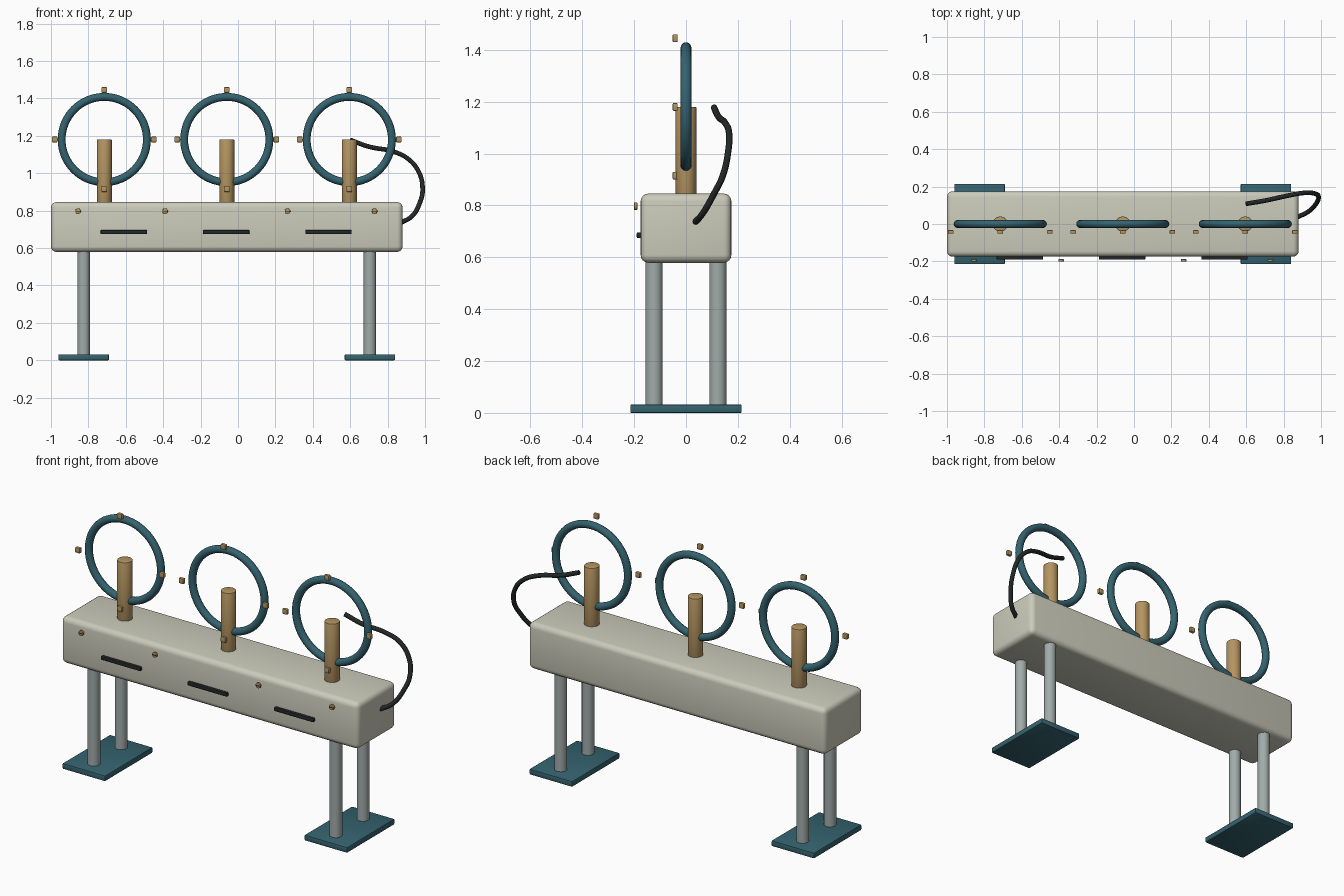
import bpy, math
from mathutils import Vector

if "Cube" in bpy.data.objects:
    bpy.data.objects.remove(bpy.data.objects["Cube"], do_unlink=True)


def material(name, rgb):
    m = bpy.data.materials.new(name)
    m.use_nodes = True
    m.diffuse_color = (*rgb, 1)
    bsdf = m.node_tree.nodes["Principled BSDF"]
    bsdf.inputs["Base Color"].default_value = (*rgb, 1)
    bsdf.inputs["Roughness"].default_value = 0.6
    return m


CREAM = material("warm_grey_paint", (0.60, 0.60, 0.50))
TEAL = material("dark_teal", (0.035, 0.125, 0.16))
BRASS = material("brass", (0.46, 0.30, 0.12))
STEEL = material("steel_grey", (0.36, 0.41, 0.40))
BLACK = material("black_rubber", (0.017, 0.021, 0.021))


def finish(name, mat, bevel=0, segments=2):
    """Name, colour, bevel and smooth the active object."""
    ob = bpy.context.object
    ob.name = name
    ob.data.materials.append(mat)
    bpy.ops.object.transform_apply(location=False, rotation=True, scale=True)
    if bevel:
        mod = ob.modifiers.new("Bevel", "BEVEL")
        mod.width = bevel
        mod.segments = segments
        mod.limit_method = "ANGLE"
        mod.angle_limit = math.radians(40)
        bpy.ops.object.modifier_apply(modifier=mod.name)
    bpy.ops.object.shade_smooth_by_angle(angle=math.radians(35))
    return ob


def box(name, center, size, mat, bevel=0, segments=2):
    bpy.ops.mesh.primitive_cube_add(size=1, location=center)
    bpy.context.object.scale = size
    return finish(name, mat, bevel, segments)


def rod(name, center, radius, length, mat, bevel=0, rotation=(0, 0, 0), sides=32):
    bpy.ops.mesh.primitive_cylinder_add(vertices=sides, radius=radius, depth=length,
                                        location=center, rotation=rotation)
    return finish(name, mat, bevel)


MID = -0.06          # centre of the housing along x
FACE_FRONT = (math.pi / 2, 0, 0)

# Housing
box("housing", (MID, 0, 0.7125), (1.88, 0.35, 0.267), CREAM, 0.03, 4)

# Legs on flat feet
for side, sx in (("right", -1), ("left", 1)):
    x = MID + sx * 0.765
    box(f"{side}_foot", (x, 0, 0.016), (0.27, 0.43, 0.032), TEAL, 0.005)
    for end, y in (("front", -0.123), ("back", 0.123)):
        rod(f"{side}_{end}_leg", (x, y, 0.31), 0.033, 0.56, STEEL)

# Posts, each with a ring and four studs round it
RING_Z = 1.18
for i in range(3):
    x = MID + (i - 1) * 0.655
    rod(f"post_{i}", (x, 0, 1.0), 0.04, 0.36, BRASS, 0.003)
    bpy.ops.mesh.primitive_torus_add(location=(x, 0, RING_Z), rotation=FACE_FRONT,
                                     major_radius=0.228, minor_radius=0.021,
                                     major_segments=64, minor_segments=16)
    finish(f"ring_{i}", TEAL)
    for k in range(4):
        a = k * math.pi / 2
        pos = (x + 0.265 * math.cos(a), -0.042, RING_Z + 0.265 * math.sin(a))
        box(f"ring_stud_{i}_{k}", pos, (0.03, 0.019, 0.03), BRASS, 0.004)

# Dark slots along the front
for i in range(3):
    box(f"front_slot_{i}", (-0.063 + (i - 1) * 0.547, -0.18, 0.685),
        (0.248, 0.02, 0.022), BLACK, 0.004)

# Slotted screws on the front
for i, x in enumerate((-0.855, -0.39, 0.265, 0.73)):
    rod(f"screw_{i}", (x, -0.194, 0.797), 0.015, 0.012, BRASS, 0.002, FACE_FRONT, 20)
    box(f"screw_slot_{i}", (x, -0.2, 0.797), (0.024, 0.003, 0.004), BLACK)

# Cable from the left end of the housing up to the last ring
path = [(0.87, 0.035, 0.735), (0.93, 0.065, 0.77), (0.973, 0.108, 0.845),
        (0.987, 0.142, 0.915), (0.965, 0.163, 1.01), (0.905, 0.166, 1.08),
        (0.825, 0.152, 1.117), (0.70, 0.125, 1.142), (0.60, 0.108, 1.178)]
curve = bpy.data.curves.new("cable", "CURVE")
curve.dimensions = "3D"
curve.bevel_depth = 0.0125
curve.bevel_resolution = 4
curve.resolution_u = 8
curve.use_fill_caps = True
spline = curve.splines.new("BEZIER")
spline.bezier_points.add(len(path) - 1)
for point, co in zip(spline.bezier_points, path):
    point.co = Vector(co)
    point.handle_left_type = point.handle_right_type = "AUTO"
cable = bpy.data.objects.new("cable", curve)
curve.materials.append(BLACK)
bpy.context.collection.objects.link(cable)
